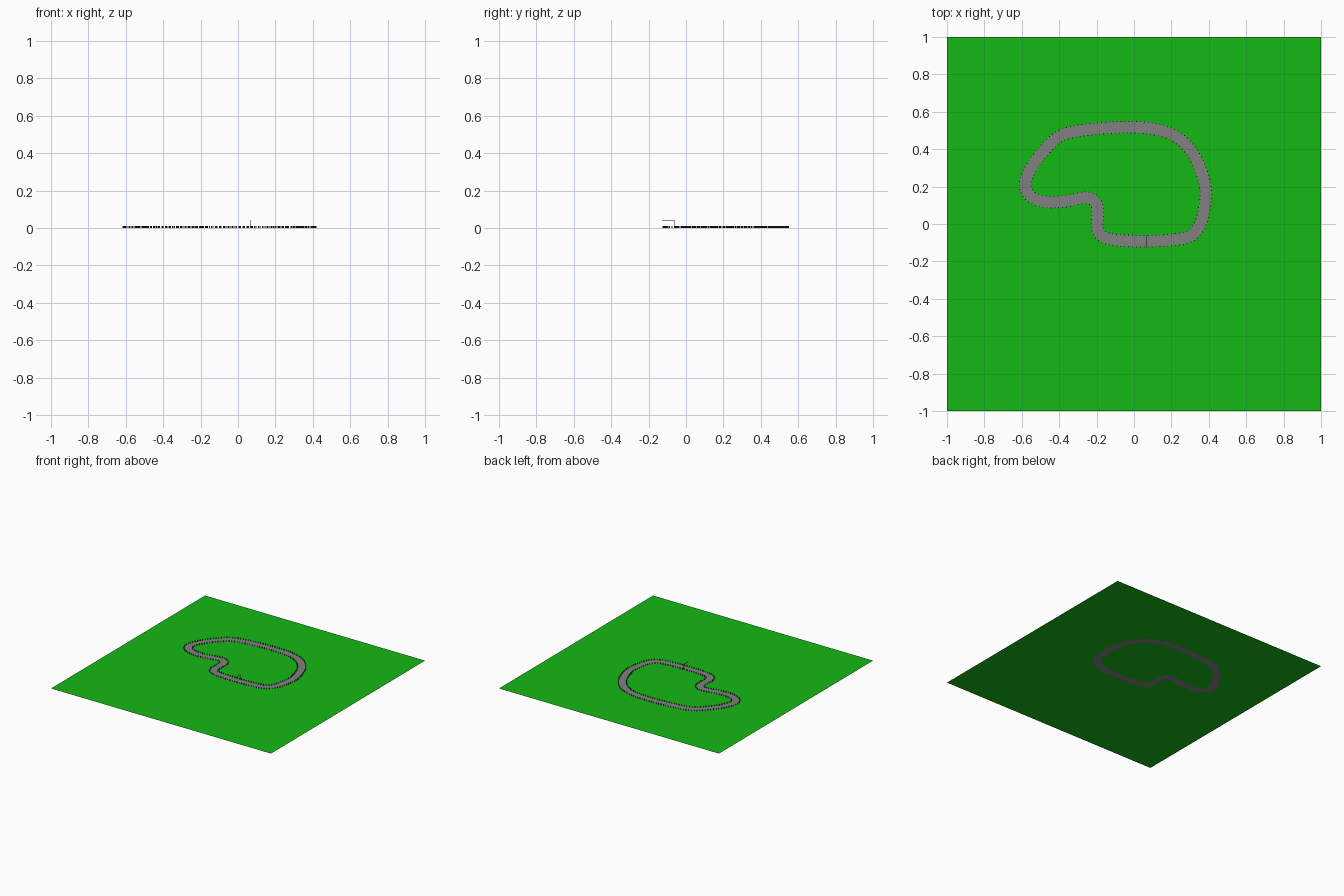
import bpy, bmesh, math
from mathutils import Vector
from mathutils.geometry import interpolate_bezier

if "Cube" in bpy.data.objects:
    bpy.data.objects.remove(bpy.data.objects["Cube"])

HALF = 0.031   # half road width

def material(name, rgb):
    m = bpy.data.materials.new(name)
    m.diffuse_color = (*rgb, 1)
    m.use_nodes = True
    m.node_tree.nodes["Principled BSDF"].inputs["Base Color"].default_value = m.diffuse_color
    return m

def make_object(name, bm, mat):
    me = bpy.data.meshes.new(name)
    bm.to_mesh(me)
    bm.free()
    me.materials.append(mat)
    ob = bpy.data.objects.new(name, me)
    bpy.context.collection.objects.link(ob)
    return ob

GREEN = material("grass", (0.007, 0.48, 0.007))
GREY = material("asphalt", (0.22, 0.22, 0.22))
DARK = material("rubber", (0.04, 0.035, 0.05))
BROWN = material("rust", (0.2, 0.05, 0.02))
STEEL = material("steel", (0.22, 0.18, 0.17))

# Road centreline, counter-clockwise from the start line
path = [Vector((x, y, 0)) for x, y in [
    (0.065, -0.092), (0.2, -0.085), (0.30, -0.065), (0.35, -0.01), (0.375, 0.08),
    (0.384, 0.18), (0.345, 0.32), (0.29, 0.41), (0.22, 0.47), (0.12, 0.506),
    (-0.02, 0.518), (-0.16, 0.512), (-0.3, 0.497), (-0.40, 0.468), (-0.48, 0.395),
    (-0.55, 0.30), (-0.583, 0.21), (-0.555, 0.15), (-0.49, 0.122), (-0.42, 0.117),
    (-0.34, 0.126), (-0.25, 0.141), (-0.203, 0.112), (-0.195, 0.05), (-0.197, -0.02),
    (-0.175, -0.062), (-0.12, -0.083), (-0.03, -0.09)]]
n = len(path)
centre = []
for i in range(n):
    p0, p1, p2, p3 = (path[(i + k) % n] for k in (-1, 0, 1, 2))
    d = (p2 - p1).length
    t1, t2 = (p2 - p0).normalized() * d / 3, (p3 - p1).normalized() * d / 3
    centre += interpolate_bezier(p1, p1 + t1, p2 - t2, p2, 6)[:-1]

def offset(dist):
    """Centreline shifted sideways, positive is outward."""
    out = []
    for i, p in enumerate(centre):
        t = (centre[(i + 1) % len(centre)] - centre[i - 1]).normalized()
        out.append(p + Vector((t.y, -t.x, 0)) * dist)
    return out

outer, inner = offset(HALF), offset(-HALF)

# Road ribbon
bm = bmesh.new()
a = [bm.verts.new(p) for p in outer]
b = [bm.verts.new(p) for p in inner]
for i in range(len(a)):
    j = (i + 1) % len(a)
    bm.faces.new((a[i], a[j], b[j], b[i]))
make_object("road", bm, GREY)

# Grass around and inside the road
def fill(name, loops):
    bm = bmesh.new()
    edges = []
    for loop in loops:
        vs = [bm.verts.new(p) for p in loop]
        edges += [bm.edges.new((vs[i - 1], vs[i])) for i in range(len(vs))]
    bmesh.ops.triangle_fill(bm, edges=edges, use_beauty=True, normal=(0, 0, 1))
    for f in bm.faces:
        f.normal_update()
        if f.normal.z < 0:
            f.normal_flip()
    make_object(name, bm, GREEN)

square = [Vector(c) for c in ((-1, -1, 0), (1, -1, 0), (1, 1, 0), (-1, 1, 0))]
fill("grass_field", [square, outer])
fill("grass_infield", [inner])

# Barrier of small rubber stacks along both road edges
def barrier(name, line, spacing=0.021, r=0.0028, h=0.010):
    segs = [(line[i], line[(i + 1) % len(line)]) for i in range(len(line))]
    total = sum((q - p).length for p, q in segs)
    step = total / round(total / spacing)
    bm = bmesh.new()
    nxt, run = step / 2, 0
    for p, q in segs:
        length = (q - p).length
        while nxt < run + length:
            pos = p.lerp(q, (nxt - run) / length)
            res = bmesh.ops.create_cone(bm, cap_ends=True, segments=8, radius1=r, radius2=r, depth=h)
            bmesh.ops.translate(bm, verts=res["verts"], vec=pos + Vector((0, 0, h / 2)))
            nxt += step
        run += length
    make_object(name, bm, DARK)

barrier("outer_barrier", outer)
barrier("inner_barrier", inner)

# Start gantry: one post beside the road with an arm across it
def box(name, centre, size, mat):
    bm = bmesh.new()
    bmesh.ops.create_cube(bm, size=1)
    for v in bm.verts:
        v.co = Vector(v.co[k] * size[k] + centre[k] for k in range(3))
    make_object(name, bm, mat)

box("gantry_post", (0.065, -0.062, 0.021), (0.002, 0.002, 0.042), STEEL)
box("gantry_arm", (0.065, -0.094, 0.0415), (0.002, 0.066, 0.003), BROWN)
